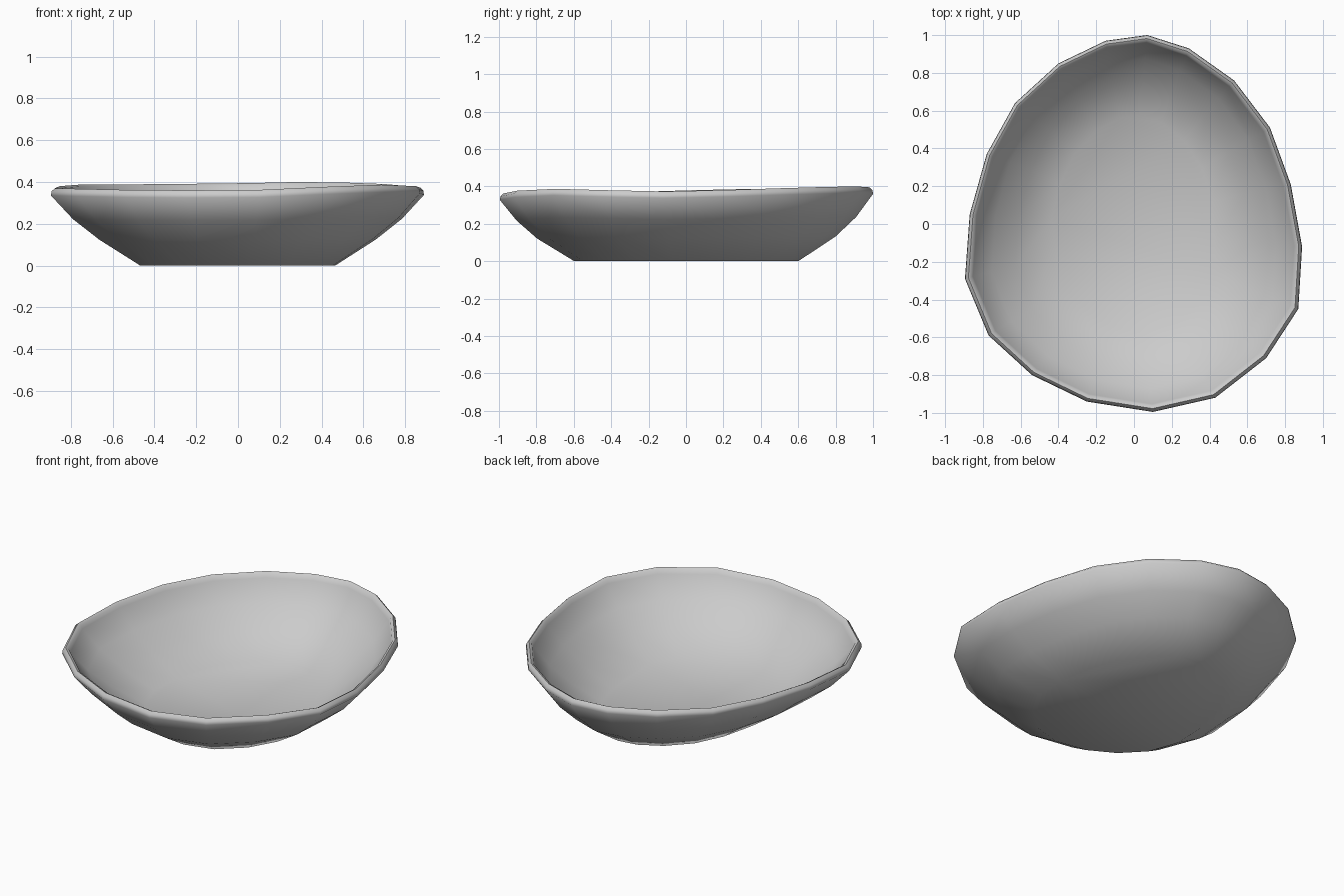
import bpy, bmesh, math

if "Cube" in bpy.data.objects:
    bpy.data.objects.remove(bpy.data.objects["Cube"])

# Egg-shaped rim outline: x, y and rim height
RIM = [(.07, 1.0, .395), (.29, .93, .40), (.53, .76, .397), (.72, .51, .39), (.83, .21, .38),
       (.89, -.12, .373), (.87, -.45, .38), (.70, -.71, .387), (.43, -.92, .377), (.10, -.995, .362),
       (-.25, -.94, .36), (-.54, -.80, .362), (-.77, -.59, .367), (-.895, -.29, .37),
       (-.87, .05, .38), (-.78, .37, .387), (-.63, .64, .387), (-.40, .85, .39), (-.15, .97, .392)]

# Wall cross-section: inset at the sides, inset at the ends, height fraction, height offset
SECTION = [(.425, .40, 0, 0),          # foot
           (.23, .20, .335, 0),        # outer wall
           (.105, .09, .60, 0),
           (0, 0, 1, -.035),           # rounded rim
           (.003, .003, 1, -.015),
           (.018, .018, 1, 0),
           (.034, .034, 1, -.008),
           (.042, .042, 1, -.03),
           (.14, .125, .60, .012),     # inner wall
           (.265, .235, .335, .02),
           (.445, .42, 0, .03)]        # floor

bm = bmesh.new()
rings = []
for side, end, frac, dz in SECTION:
    sx, sy = 1 - side / .89, 1 - end
    rings.append([bm.verts.new((x * sx, y * sy, z * frac + dz)) for x, y, z in RIM])

n = len(RIM)
for a, b in zip(rings, rings[1:]):
    for i in range(n):
        j = (i + 1) % n
        bm.faces.new((a[i], a[j], b[j], b[i]))

# Close the underside and the inner floor
bm.faces.new(rings[0])
bm.faces.new(rings[-1])
bmesh.ops.recalc_face_normals(bm, faces=bm.faces)

mesh = bpy.data.meshes.new("bowl")
bm.to_mesh(mesh)
bm.free()
bowl = bpy.data.objects.new("bowl", mesh)
bpy.context.collection.objects.link(bowl)
bpy.context.view_layer.objects.active = bowl
bowl.select_set(True)
bpy.ops.object.shade_smooth_by_angle(angle=math.radians(60))
